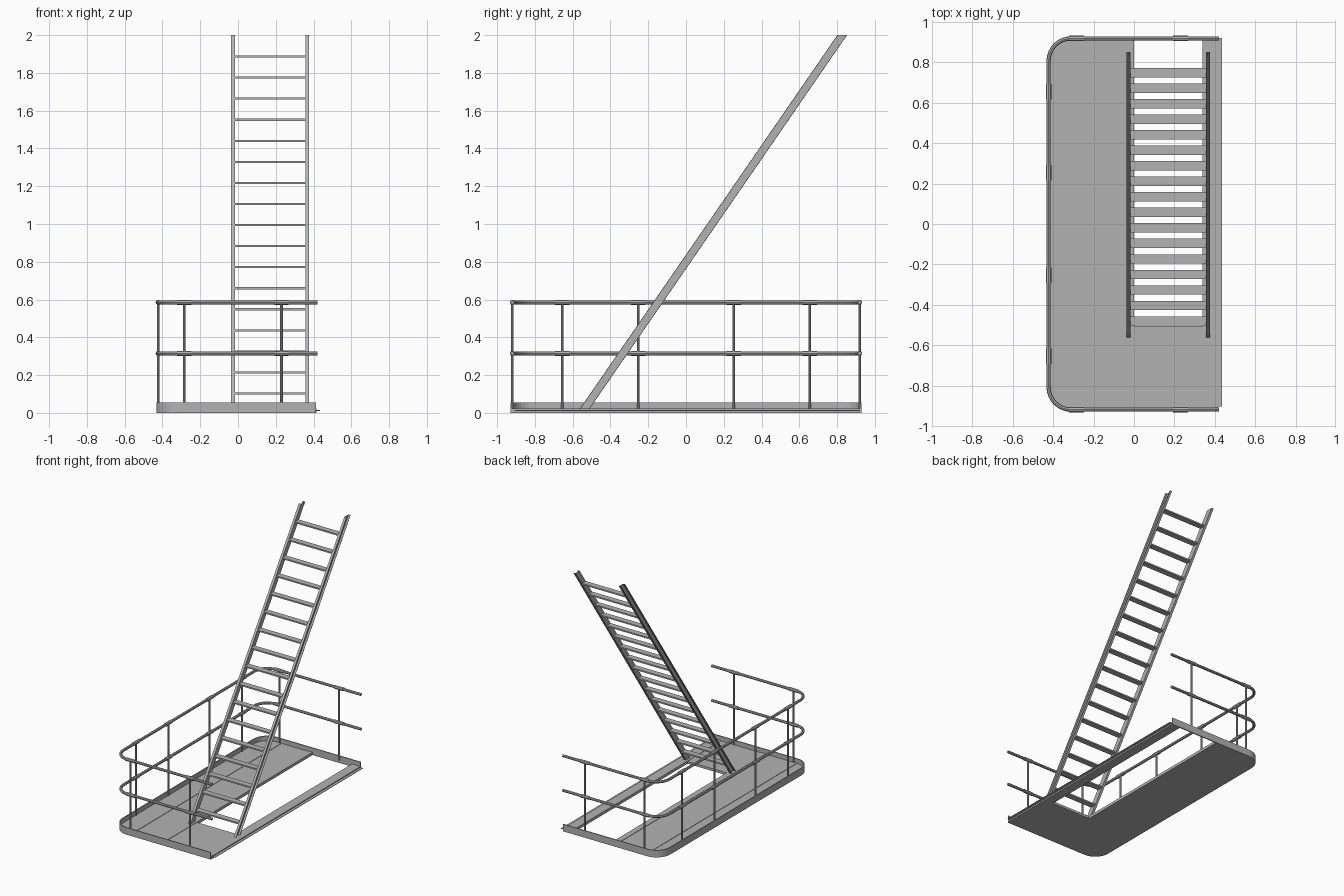
import bpy, bmesh
from math import cos, sin, pi
from mathutils import Vector

cube = bpy.data.objects.get("Cube")
if cube:
    bpy.data.objects.remove(cube, do_unlink=True)

steel = bpy.data.materials.new("grey_steel")
steel.use_nodes = True
GREY = (0.45, 0.45, 0.45, 1)
steel.diffuse_color = GREY
steel.node_tree.nodes["Principled BSDF"].inputs["Base Color"].default_value = GREY


def add_object(name, data):
    obj = bpy.data.objects.new(name, data)
    data.materials.append(steel)
    bpy.context.collection.objects.link(obj)
    return obj


def prism(name, outline, offset):
    """Extrude a closed outline of 3D points along an offset."""
    bm = bmesh.new()
    face = bm.faces.new([bm.verts.new(p) for p in outline])
    top = bmesh.ops.extrude_face_region(bm, geom=[face])["geom"]
    bmesh.ops.translate(bm, vec=Vector(offset),
                        verts=[g for g in top if isinstance(g, bmesh.types.BMVert)])
    bmesh.ops.recalc_face_normals(bm, faces=bm.faces)
    mesh = bpy.data.meshes.new(name)
    bm.to_mesh(mesh)
    bm.free()
    return add_object(name, mesh)


def box(name, x0, x1, y0, y1, z0, z1):
    outline = [(x0, y0, z0), (x1, y0, z0), (x1, y1, z0), (x0, y1, z0)]
    return prism(name, outline, (0, 0, z1 - z0))


def tube(name, points, radius):
    curve = bpy.data.curves.new(name, "CURVE")
    curve.dimensions = "3D"
    curve.bevel_depth = radius
    curve.bevel_resolution = 2
    curve.use_fill_caps = True
    spline = curve.splines.new("POLY")
    spline.points.add(len(points) - 1)
    for sp, p in zip(spline.points, points):
        sp.co = (*p, 1)
    obj = add_object(name, curve)
    bpy.ops.object.select_all(action="DESELECT")
    obj.select_set(True)
    bpy.context.view_layer.objects.active = obj
    bpy.ops.object.convert(target="MESH")
    bpy.ops.object.shade_smooth_by_angle()
    return obj


SIDE, END, CORNER = 0.432, 0.928, 0.12


def u_path(inset, x_end, z, steps=8):
    """U-shaped path round the platform, open towards +x."""
    r = CORNER - inset
    cx, cy = CORNER - SIDE, END - CORNER
    pts = [(x_end, -cy - r, z)]
    for sign, start in ((-1, 1.5 * pi), (1, pi)):
        for i in range(steps + 1):
            a = start - i / steps * pi / 2
            pts.append((cx + r * cos(a), sign * cy + r * sin(a), z))
    pts.append((x_end, cy + r, z))
    return pts


# Platform floor with the hatch opening left free
FLOOR = 0.019
prism("floor_panel", u_path(0.006, -0.04, 0), (0, 0, FLOOR))
box("hatch_front_floor", -0.04, 0.38, -0.92, -0.505, 0, FLOOR)
box("hatch_left_beam", -0.045, 0, -0.92, 0.92, 0, FLOOR + 0.003)
box("hatch_right_beam", 0.34, 0.383, -0.92, 0.92, 0, FLOOR + 0.003)
box("floor_seam_strip", -0.315, -0.267, -0.915, 0.915, FLOOR, FLOOR + 0.003)

# Open edge sill with its outer flange
box("edge_sill", 0.383, 0.415, -0.92, 0.92, 0, FLOOR + 0.003)
box("edge_flange", 0.415, 0.435, -0.905, 0.92, 0.011, 0.015)

# Toe board following the rounded edge
toe = u_path(0, 0.413, 0) + u_path(0.008, 0.413, 0)[::-1]
prism("toe_board", toe, (0, 0, 0.055))

# Guard rails
RAIL_INSET = 0.009
rail_levels = {"mid_rail": 0.315, "top_rail": 0.585}
for name, z in rail_levels.items():
    tube(name, u_path(RAIL_INSET, 0.42, z), 0.0105)

# Posts, with a sleeve wherever a post meets a rail
rail_x, rail_y = SIDE - RAIL_INSET, END - RAIL_INSET
posts = [(-rail_x, y, Vector((0, 1, 0))) for y in (-0.655, -0.253, 0.253, 0.655)]
posts += [(x, s * rail_y, Vector((1, 0, 0))) for x in (-0.285, 0.23) for s in (-1, 1)]
for x, y, along in posts:
    tube("guard_post", [(x, y, 0.02), (x, y, 0.585)], 0.007)
    for z in rail_levels.values():
        mid = Vector((x, y, z))
        tube("rail_sleeve", [mid - along * 0.038, mid + along * 0.038], 0.0135)

# Sloping ladder: channel side rails open to the outside
BASE_Y, BASE_Z, WIDTH = -0.562, 0.022, 0.052
RISE = Vector((0, 1.363, 2 - BASE_Z))
T = 0.004
for name, web_x, out in (("ladder_left_rail", 0.357, 1), ("ladder_right_rail", -0.017, -1)):
    section = [(0, 0), (0.019, 0), (0.019, T), (T, T),
               (T, WIDTH - T), (0.019, WIDTH - T), (0.019, WIDTH), (0, WIDTH)]
    prism(name, [(web_x + out * u, BASE_Y + v, BASE_Z) for u, v in section], RISE)

# Ladder treads
for i in range(17):
    z = 0.103 + i * 0.1115
    y = BASE_Y + WIDTH / 2 + (z - BASE_Z) / RISE.z * RISE.y
    box("ladder_tread", -0.017, 0.357, y - 0.023, y + 0.023, z - 0.006, z + 0.005)
